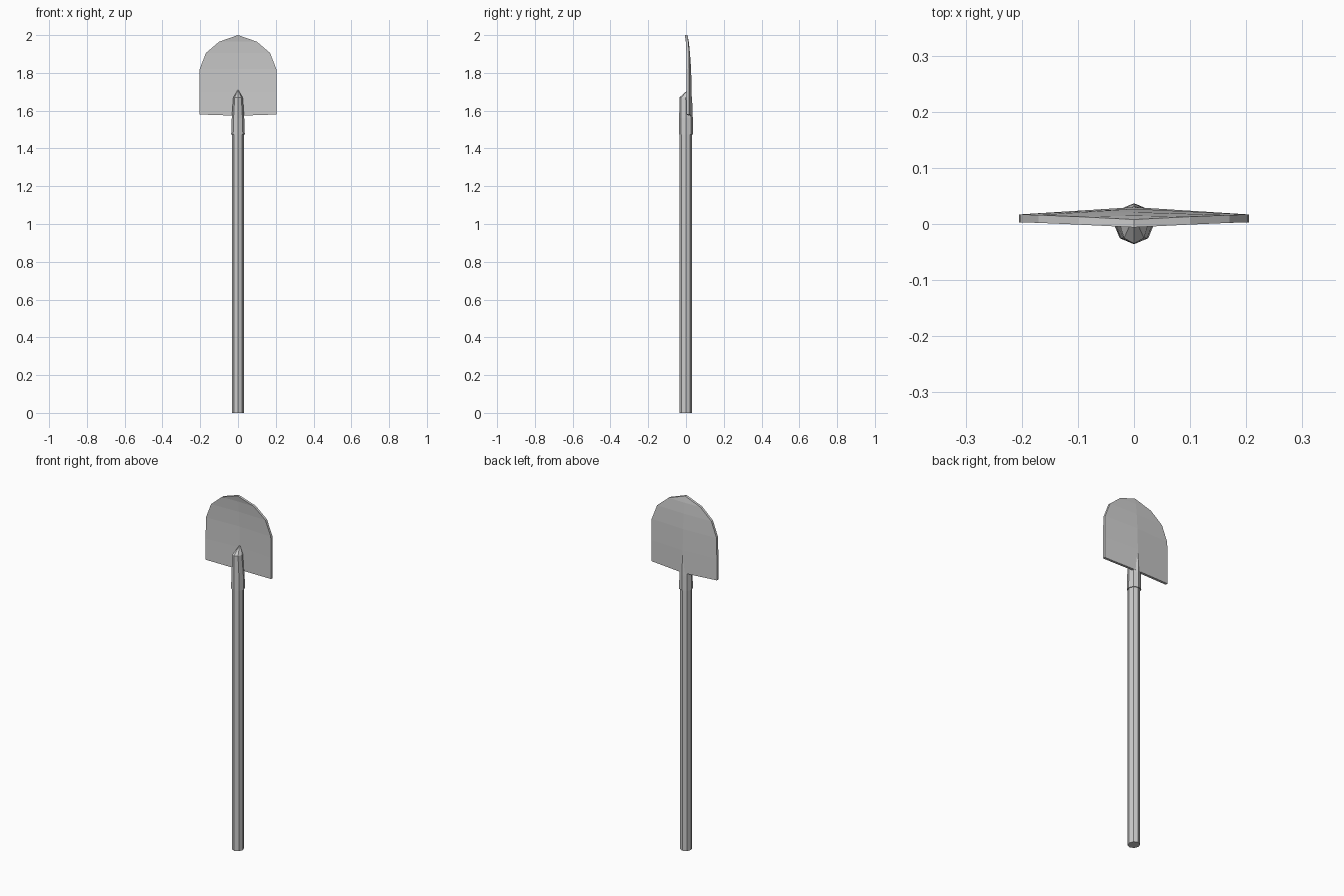
import bpy
from math import sin, cos, pi

if "Cube" in bpy.data.objects:
    bpy.data.objects.remove(bpy.data.objects["Cube"])

SIDES = 8


def make_object(name, verts, faces):
    mesh = bpy.data.meshes.new(name)
    mesh.from_pydata(verts, [], faces)
    mesh.update()
    obj = bpy.data.objects.new(name, mesh)
    bpy.context.collection.objects.link(obj)
    return obj


def loft(name, rings):
    """Octagonal rings (z, half width, front y, back y) joined into a capped tube."""
    verts, faces = [], []
    for z, w, front, back in rings:
        mid, half = (front + back) / 2, (back - front) / 2
        for i in range(SIDES):
            a = 2 * pi * i / SIDES
            verts.append((w * cos(a), mid + half * sin(a), z))
    for r in range(len(rings) - 1):
        for i in range(SIDES):
            j = (i + 1) % SIDES
            a, b = r * SIDES, (r + 1) * SIDES
            faces.append((a + i, a + j, b + j, b + i))
    faces.append(tuple(reversed(range(SIDES))))
    faces.append(tuple(range(len(verts) - SIDES, len(verts))))
    return make_object(name, verts, faces)


# Long octagonal pole
loft("handle", [(0, 0.031, -0.034, 0.032), (1.54, 0.031, -0.034, 0.032)])

# Flared socket that tapers to a point on the blade
loft("socket", [
    (1.475, 0.036, -0.036, 0.037),
    (1.56, 0.033, -0.036, 0.036),
    (1.67, 0.025, -0.035, 0.032),
    (1.71, 0.002, 0.010, 0.020),
])

# Blade rows: z at edge, z at centre, half width, edge y, centre y
rows = [
    (1.58, 1.573, 0.205, 0.010, 0.023),
    (1.70, 1.70, 0.205, 0.010, 0.023),
    (1.82, 1.82, 0.203, 0.010, 0.020),
    (1.905, 1.905, 0.170, 0.009, 0.014),
    (1.965, 1.965, 0.100, 0.006, 0.008),
]
T = 0.007
verts, faces = [], []
for off in (-T, T):
    for ze, zc, w, ye, yc in rows:
        verts += [(-w, ye + off, ze), (0, yc + off, zc), (w, ye + off, ze)]
    verts.append((0, 0.001 + off, 2.0))
n = len(verts) // 2
tip, last = n - 1, 3 * (len(rows) - 1)

# Front and back skins, folded along the centre line
skin = []
for r in range(len(rows) - 1):
    for c in range(2):
        a = 3 * r + c
        skin.append((a, a + 1, a + 4, a + 3))
skin += [(last, last + 1, tip), (last + 1, last + 2, tip)]
faces += skin
faces += [tuple(n + i for i in reversed(f)) for f in skin]

# Rim around the outline
rim = [0, 1] + [3 * r + 2 for r in range(len(rows))] + [tip]
rim += [3 * r for r in reversed(range(1, len(rows)))]
for i, a in enumerate(rim):
    b = rim[(i + 1) % len(rim)]
    faces.append((b, a, n + a, n + b))
make_object("blade", verts, faces)
